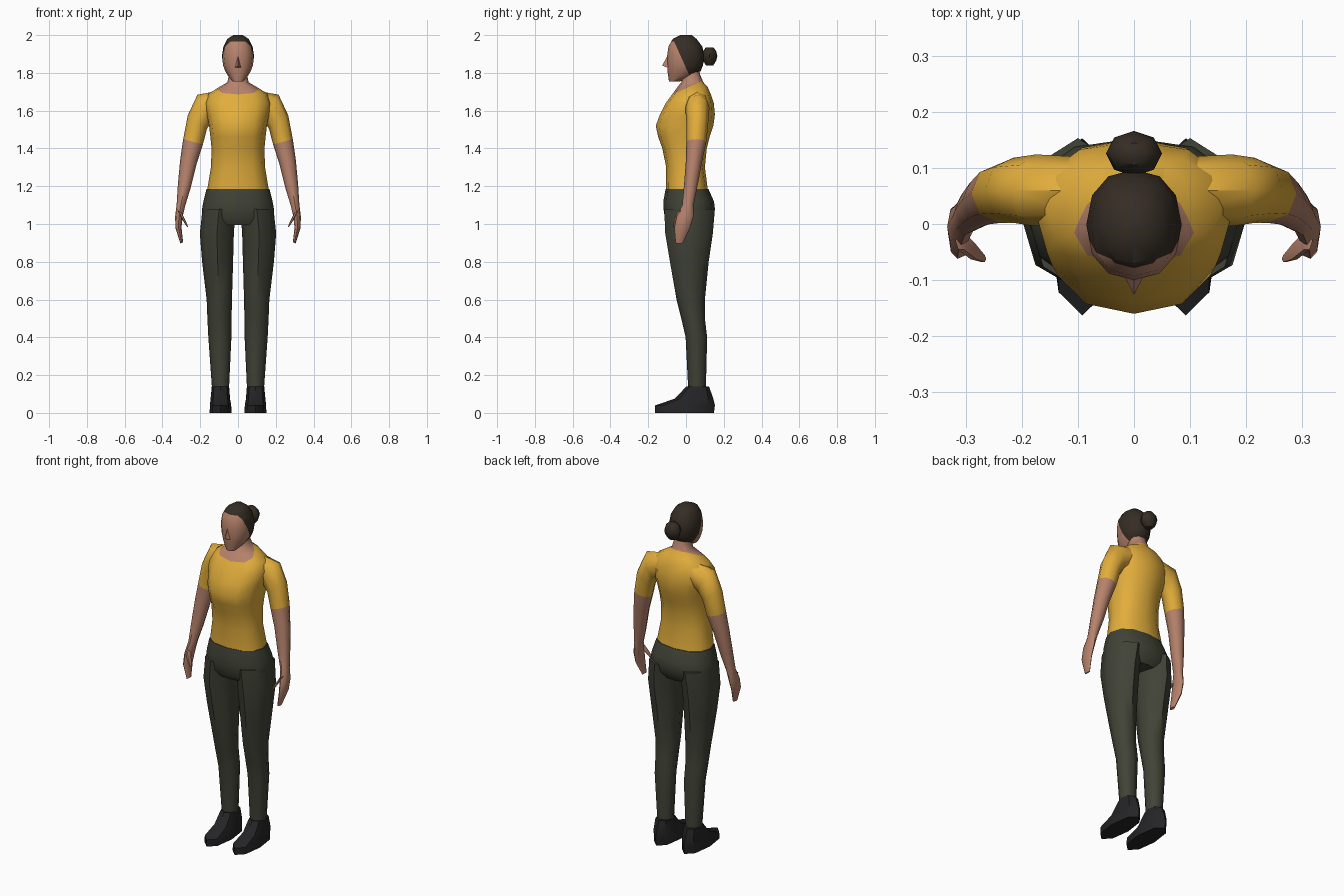
import bpy, bmesh, math
from mathutils import Vector

if "Cube" in bpy.data.objects:
    bpy.data.objects.remove(bpy.data.objects["Cube"])


def material(name, rgb):
    m = bpy.data.materials.new(name)
    m.diffuse_color = (*rgb, 1)
    m.use_nodes = True
    m.node_tree.nodes["Principled BSDF"].inputs["Base Color"].default_value = m.diffuse_color
    return m


SHIRT = material("yellow_cloth", (0.76, 0.42, 0.045))
PANTS = material("dark_olive_cloth", (0.052, 0.056, 0.038))
SKIN = material("skin", (0.47, 0.225, 0.15))
HAIR = material("dark_brown_hair", (0.036, 0.026, 0.018))
SHOE = material("black_leather", (0.018, 0.018, 0.02))


def finish(name, bm, mats, rule=None, mirror=False, angle=50):
    """Turn a bmesh into a smooth object, coloured by rule(face centre)."""
    bmesh.ops.recalc_face_normals(bm, faces=bm.faces)
    if rule:
        for f in bm.faces:
            f.material_index = rule(f.calc_center_median())
    me = bpy.data.meshes.new(name)
    bm.to_mesh(me)
    bm.free()
    for m in mats:
        me.materials.append(m)
    ob = bpy.data.objects.new(name, me)
    bpy.context.collection.objects.link(ob)
    bpy.ops.object.select_all(action='DESELECT')
    ob.select_set(True)
    bpy.context.view_layer.objects.active = ob
    bpy.ops.object.shade_smooth_by_angle(angle=math.radians(angle))
    if mirror:
        ob.modifiers.new("mirror", 'MIRROR')
    return ob


def loft(rings, n, power=1.0):
    """Skin rings of (centre, half width, half depth, tilt in degrees)."""
    bm = bmesh.new()
    loops = []
    for c, hw, hd, tilt in rings:
        t = math.radians(tilt)
        u = Vector((math.cos(t), 0, math.sin(t)))
        loop = []
        for i in range(n):
            a = math.tau * i / n
            ca, sa = round(math.cos(a), 6), round(math.sin(a), 6)
            ca = math.copysign(abs(ca) ** power, ca)
            sa = math.copysign(abs(sa) ** power, sa)
            loop.append(bm.verts.new(Vector(c) + u * hw * ca + Vector((0, hd * sa, 0))))
        loops.append(loop)
    for lo, hi in zip(loops, loops[1:]):
        for i in range(n):
            j = (i + 1) % n
            bm.faces.new((lo[i], lo[j], hi[j], hi[i]))
    bm.faces.new(loops[0][::-1])
    bm.faces.new(loops[-1])
    return bm


def upright(rows):
    """Level rings from (z, x min, x max, y front, y back)."""
    return [(((a + b) / 2, (f + k) / 2, z), (b - a) / 2, (k - f) / 2, 0)
            for z, a, b, f, k in rows]


def centred(rows):
    return upright([(z, -w, w, f, k) for z, w, f, k in rows])


def cut(bm, co, no):
    bmesh.ops.bisect_plane(bm, geom=bm.verts[:] + bm.edges[:] + bm.faces[:],
                           plane_co=co, plane_no=no)


# Torso and neck, with the neckline cut by a sloping plane
bm = loft(centred([
    (1.17, .165, -.105, .117), (1.30, .143, -.105, .10), (1.40, .14, -.125, .11),
    (1.46, .146, -.147, .125), (1.52, .153, -.16, .145), (1.58, .165, -.138, .153),
    (1.64, .175, -.108, .147), (1.69, .155, -.07, .13), (1.725, .10, -.045, .115),
    (1.75, .056, -.025, .092), (1.79, .048, -.018, .075), (1.84, .045, -.015, .065)]),
    12, .85)
neck_co, neck_no = Vector((0, -.075, 1.685)), Vector((0, -.45, 1)).normalized()
cut(bm, neck_co, neck_no)
finish("torso", bm, [SHIRT, SKIN], lambda c: int((c - neck_co).dot(neck_no) > 0))

# Arms: short sleeve, bare forearm and hand
bm = loft([
    ((.10, .06, 1.64), .065, .06, 75), ((.175, .06, 1.615), .08, .064, 60),
    ((.215, .06, 1.54), .062, .058, 35), ((.238, .055, 1.435), .054, .053, 15),
    ((.262, .042, 1.33), .045, .043, 10), ((.284, .025, 1.20), .035, .036, 8),
    ((.302, .01, 1.10), .023, .030, 5), ((.313, -.005, 1.04), .020, .044, 0),
    ((.315, -.02, .98), .016, .042, -5), ((.298, -.035, .90), .008, .020, -20)], 8)
finish("arm", bm, [SHIRT, SKIN], lambda c: int(c.z < 1.435), mirror=True)

# Thumbs
bm = loft([((.308, -.03, 1.065), .012, .018, 30), ((.286, -.05, 1.02), .011, .015, 25),
           ((.268, -.062, .985), .005, .007, 25)], 6)
finish("thumb", bm, [SKIN], mirror=True)

# Hips
bm = loft(centred([
    (1.185, .167, -.108, .119), (1.12, .183, -.12, .148), (1.08, .19, -.119, .153),
    (1.03, .192, -.112, .142), (.995, .17, -.09, .115)]), 12, .85)
finish("hips", bm, [PANTS])

# Trouser legs
bm = loft(upright([
    (1.08, .012, .188, -.115, .153), (.95, .022, .202, -.11, .142),
    (.80, .026, .190, -.085, .12), (.60, .032, .166, -.05, .10),
    (.50, .034, .162, -.025, .10), (.40, .035, .157, -.002, .112),
    (.12, .048, .137, .012, .105)]), 8)
finish("trouser_leg", bm, [PANTS], mirror=True)

# Shoes
bm = loft(upright([
    (0, .034, .150, -.163, .148), (.04, .036, .149, -.163, .153),
    (.075, .042, .145, -.06, .145), (.14, .047, .139, .002, .122)]), 8, .9)
finish("shoe", bm, [SHOE], mirror=True, angle=40)

# Head, with the hairline cut by two planes
bm = loft(centred([
    (1.755, .028, -.09, -.03), (1.78, .050, -.094, .035), (1.81, .068, -.098, .078),
    (1.84, .079, -.10, .09), (1.89, .085, -.10, .097), (1.94, .077, -.093, .086),
    (1.98, .056, -.07, .056), (2.0, .025, -.03, .03)]), 12, .9)
side_co, side_no = Vector((0, .012, 1.80)), Vector((0, 1, .45)).normalized()
cut(bm, side_co, side_no)
cut(bm, (0, 0, 1.965), (0, 0, 1))


def hair_rule(c):
    behind = (c - side_co).dot(side_no) > 0 and c.z > 1.79
    return int(behind or c.z > 1.965)


finish("head", bm, [SKIN, HAIR], hair_rule)

# Nose
bm = bmesh.new()
top, tip, left, right = [bm.verts.new(p) for p in (
    (0, -.094, 1.90), (0, -.126, 1.838), (-.02, -.088, 1.825), (.02, -.088, 1.825))]
for f in ((top, left, tip), (top, tip, right), (tip, left, right), (top, right, left)):
    bm.faces.new(f)
finish("nose", bm, [SKIN])

# Hair bun
bm = loft(centred([
    (1.84, .022, .105, .145), (1.865, .043, .09, .16), (1.89, .05, .085, .166),
    (1.915, .043, .09, .16), (1.935, .022, .105, .145)]), 8)
finish("hair_bun", bm, [HAIR])
